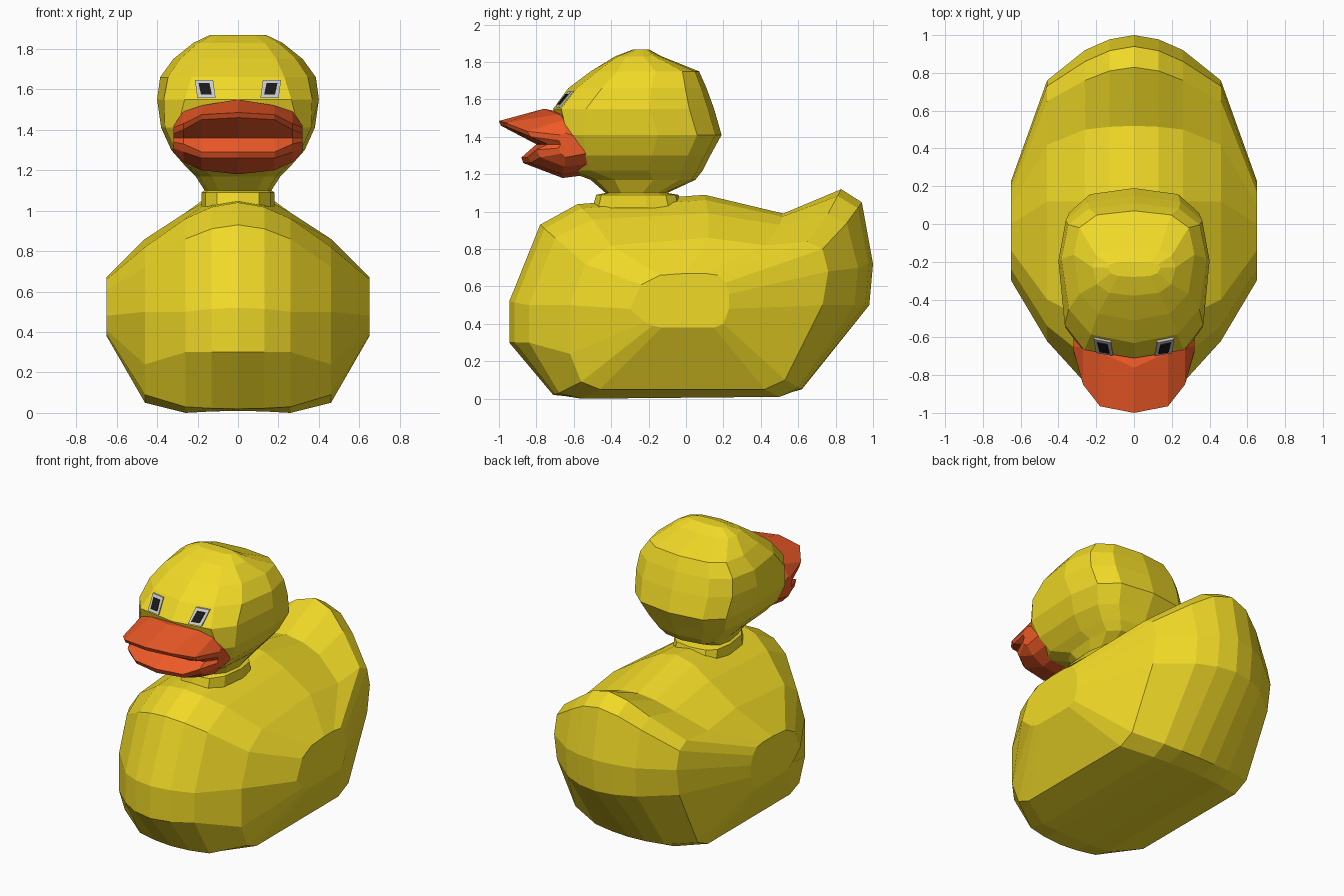
import bpy, bmesh, math
from mathutils import Vector
from mathutils.bvhtree import BVHTree

if "Cube" in bpy.data.objects:
    bpy.data.objects.remove(bpy.data.objects["Cube"])


def material(name, rgb):
    m = bpy.data.materials.new(name)
    m.diffuse_color = (*rgb, 1)
    m.use_nodes = True
    m.node_tree.nodes["Principled BSDF"].inputs["Base Color"].default_value = m.diffuse_color
    return m


yellow = material("yellow", (0.88, 0.70, 0.02))
orange = material("orange", (0.85, 0.10, 0.02))
white = material("white", (0.75, 0.75, 0.75))
black = material("black", (0.01, 0.01, 0.01))


def loft(name, rings, mat):
    """Skin a list of equal-length point rings, closing both ends."""
    bm = bmesh.new()
    vs = [[bm.verts.new(p) for p in ring] for ring in rings]
    n = len(vs[0])
    for a, b in zip(vs, vs[1:]):
        for i in range(n):
            j = (i + 1) % n
            bm.faces.new((a[i], a[j], b[j], b[i]))
    bm.faces.new(vs[0])
    bm.faces.new(vs[-1])
    bmesh.ops.recalc_face_normals(bm, faces=bm.faces)
    me = bpy.data.meshes.new(name)
    bm.to_mesh(me)
    bm.free()
    me.materials.append(mat)
    ob = bpy.data.objects.new(name, me)
    bpy.context.collection.objects.link(ob)
    return ob


def mirrored_rings(half):
    """(x, side profile) pairs from the middle outwards, mirrored over x."""
    full = [(-x, prof) for x, prof in reversed(half) if x > 0] + half
    return [[(x, y, z) for y, z in prof] for x, prof in full]


# Body: side profiles at growing distance from the middle
mid = [(-.945, .3), (-.945, .52), (-.78, .93), (-.58, 1.04), (.1, 1.09), (.52, .99), (.83, 1.12),
       (.94, 1.05), (1, .72), (.98, .5), (.62, .05), (.5, .02), (-.58, .01), (-.71, .02)]
inner = [(-.84, .3), (-.84, .5), (-.7, .86), (-.5, .96), (.12, .99), (.5, .93), (.76, .99),
         (.86, .94), (.92, .7), (.9, .5), (.6, .06), (.5, .01), (-.56, 0), (-.68, .03)]
outer = [(-.62, .24), (-.62, .5), (-.54, .72), (-.4, .82), (.12, .86), (.42, .82), (.65, .84),
         (.73, .8), (.76, .68), (.73, .5), (.53, .1), (.42, .05), (-.46, .05), (-.56, .09)]
side = [(-.22, .41), (-.3, .48), (-.24, .61), (-.14, .66), (0, .67), (.1, .67), (.17, .66),
        (.21, .62), (.23, .56), (.23, .48), (.2, .4), (.15, .38), (-.13, .38), (-.18, .39)]
near = [tuple(Vector(a).lerp(Vector(b), 0.28)) for a, b in zip(mid, inner)]
loft("body", mirrored_rings([(0, mid), (.13, near), (.26, inner), (.46, outer), (.65, side)]), yellow)


# Head and neck: rounded rings of (z, front y, back y, half width, front squareness)
def head_ring(z, yf, yb, w, p):
    yc = yb - (yb - yf) * 0.4
    pts = []
    for i in range(12):
        a = math.tau * i / 12
        s, c = math.sin(a), math.cos(a)
        q = p if c > 0.01 else 0.7
        x = math.copysign(abs(s) ** q, s) * w if abs(s) > 1e-6 else 0
        k = abs(c) ** q if abs(c) > 1e-6 else 0
        pts.append((x, yc + (yf - yc) * k if c > 0 else yc + (yb - yc) * k, z))
    return pts


head = loft("head", [head_ring(*r) for r in (
    (1.02, -.50, -.02, .18, .8), (1.09, -.48, -.04, .18, .8), (1.10, -.43, -.10, .165, .8),
    (1.17, -.51, .05, .21, .7), (1.22, -.64, .09, .26, .5), (1.30, -.65, .13, .33, .4),
    (1.41, -.66, .19, .38, .35), (1.55, -.71, .15, .40, .6), (1.66, -.63, .11, .385, .75),
    (1.75, -.51, .07, .32, .75), (1.83, -.38, -.13, .22, .75), (1.868, -.28, -.2, .14, .75))], yellow)

# Beak: side profiles with the open mouth notch
beak = [
    (0, [(-.5, 1.5), (-.76, 1.55), (-1, 1.485), (-.99, 1.46), (-.8, 1.36), (-.88, 1.29),
         (-.87, 1.26), (-.66, 1.18), (-.5, 1.2)]),
    (.18, [(-.5, 1.49), (-.68, 1.52), (-.965, 1.475), (-.95, 1.45), (-.78, 1.36), (-.85, 1.29),
           (-.83, 1.26), (-.66, 1.2), (-.5, 1.22)]),
    (.27, [(-.5, 1.45), (-.655, 1.49), (-.85, 1.43), (-.83, 1.4), (-.74, 1.36), (-.8, 1.33),
           (-.78, 1.29), (-.65, 1.24), (-.5, 1.26)]),
    (.32, [(-.54, 1.39), (-.645, 1.42), (-.67, 1.41), (-.68, 1.38), (-.67, 1.36), (-.68, 1.34),
           (-.67, 1.31), (-.645, 1.29), (-.54, 1.31)])]
loft("beak", mirrored_rings(beak), orange)

# Eyes: thin patches projected onto the face
tree = BVHTree.FromPolygons([v.co for v in head.data.vertices], [p.vertices for p in head.data.polygons])


def eye_patch(name, sx, half_w, half_h, lift, mat):
    front, back = [], []
    for u, v in ((-1, -1), (1, -1), (1, 1), (-1, 1)):
        x, z = sx * (0.162 + u * half_w + v * 0.006), 1.602 + v * half_h
        hit = tree.ray_cast(Vector((x, -2, z)), Vector((0, 1, 0)))[0]
        front.append(hit + Vector((0, -lift, 0)))
        back.append(hit + Vector((0, 0.02, 0)))
    loft(name, [front, back], mat)


for label, sx in (("left", -1), ("right", 1)):
    eye_patch(label + "_eye", sx, 0.045, 0.044, 0.012, white)
    eye_patch(label + "_pupil", sx, 0.027, 0.028, 0.018, black)
